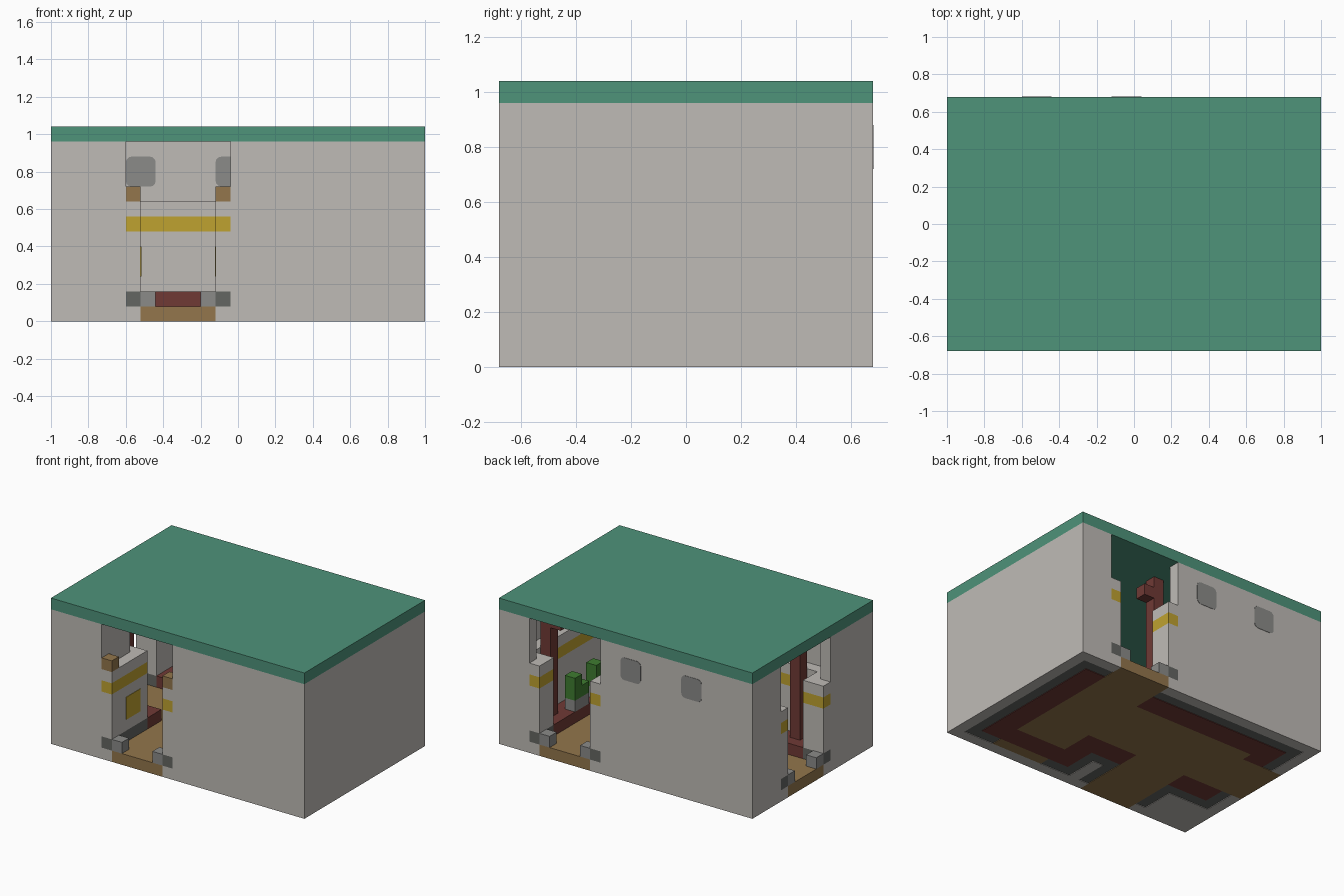
import bpy
import bmesh
from mathutils import Vector

cube = bpy.data.objects.get("Cube")
if cube:
    bpy.data.objects.remove(cube, do_unlink=True)

U = 0.08                      # one block
NX, NY, TOP = 25, 17, 12      # footprint and ceiling height in blocks


def material(name, rgb):
    m = bpy.data.materials.new(name)
    m.use_nodes = True
    lin = [(c / 255 / 12.92) if c < 11 else ((c / 255 + 0.055) / 1.055) ** 2.4 for c in rgb]
    col = (*lin, 1)
    m.diffuse_color = col
    m.node_tree.nodes["Principled BSDF"].inputs["Base Color"].default_value = col
    return m


wall = material("pale_wall", (191, 187, 182))
roof_green = material("roof_green", (78, 147, 122))
tan = material("tan_floor", (147, 118, 76))
yellow = material("yellow_stripe", (191, 162, 48))
maroon = material("maroon", (112, 58, 53))
grey = material("mid_grey", (139, 139, 137))
dark = material("dark_grey", (100, 102, 98))
leaf = material("leaf_green", (62, 124, 48))


def part(name, mat, boxes, round_y=0):
    """Boxes given in blocks: x0, x1, y0, y1, z0, z1."""
    bm = bmesh.new()
    for x0, x1, y0, y1, z0, z1 in boxes:
        made = bmesh.ops.create_cube(bm, size=1)["verts"]
        for v in made:
            c = v.co + Vector((0.5, 0.5, 0.5))
            v.co = ((x0 + (x1 - x0) * c.x - NX / 2) * U,
                    (y0 + (y1 - y0) * c.y - NY / 2) * U,
                    (z0 + (z1 - z0) * c.z) * U)
    if round_y:
        edges = [e for e in bm.edges
                 if abs((e.verts[0].co - e.verts[1].co).normalized().y) > 0.9]
        bmesh.ops.bevel(bm, geom=edges, offset=round_y, segments=3, profile=0.5,
                        affect='EDGES')
    me = bpy.data.meshes.new(name)
    bm.to_mesh(me)
    bm.free()
    me.materials.append(mat)
    ob = bpy.data.objects.new(name, me)
    bpy.context.collection.objects.link(ob)
    return ob


def banded(name, plans, bands):
    """Stack coloured bands over a set of plan rectangles."""
    for k, (mat, z0, z1) in enumerate(bands):
        part(f"{name}_{k + 1}", mat, [(*p, z0, z1) for p in plans])


# Roof slab
part("roof", roof_green, [(0, NX, 0, NY, TOP, TOP + 1)])

# Outer walls, with full-height gaps for the three doorways
part("front_wall", wall, [(0, 5, 0, 1, 0, TOP), (12, NX, 0, 1, 0, TOP)])
part("back_wall", wall, [(0, 15, 16, 17, 0, TOP), (22, NX, 16, 17, 0, TOP)])
part("left_wall", wall, [(24, 25, 1, 16, 0, TOP)])
part("right_wall", wall, [(0, 1, 1, 6, 0, TOP), (0, 1, 13, 16, 0, TOP)])

# Lower door posts, striped through their thickness
posts = [(5, 6, 0, 1), (11, 12, 0, 1), (15, 16, 16, 17), (21, 22, 16, 17),
         (0, 1, 6, 7), (0, 1, 12, 13)]
banded("door_post", posts, [(wall, 0, 1), (dark, 1, 2), (wall, 2, 6),
                            (yellow, 6, 7), (wall, 7, 8)])

# Full-height cores beside the front doorway
part("front_core", wall, [(1, 5, 1, 4, 0, TOP), (12, 13, 1, 4, 0, TOP)])

# Waist-high lining round the inside
lining = [(1, 16, 15, 16), (21, 24, 15, 16), (23, 24, 1, 16), (14, 24, 1, 2),
          (11, 12, 1, 5), (13, 14, 1, 5), (11, 14, 4, 5), (5, 6, 1, 5),
          (1, 6, 4, 5), (1, 2, 5, 7), (1, 2, 12, 16)]
banded("lining", lining, [(dark, 0.05, 2), (wall, 2, 6), (yellow, 6, 7), (wall, 7, 8)])

# Floor and its paths out of each doorway
part("floor", tan, [(4, 21, 7, 13, 0, 1), (16, 21, 4, 7, 0, 1), (6, 11, 0, 7, 0, 1),
                    (16, 21, 13, 17, 0, 1), (0, 4, 7, 12, 0, 1)])
part("floor_patch", tan, [(16, 21, 1, 2, 0, 0.06)])

# Low benches along the lining
part("bench", maroon, [(21, 23, 2, 15, 0, 2), (16, 21, 2, 4, 0, 2), (14, 16, 2, 7, 0, 2),
                       (11, 14, 5, 7, 0, 2), (2, 6, 5, 7, 0, 2), (2, 4, 12, 15, 0, 2),
                       (4, 16, 13, 15, 0, 2)])

# Columns with a bracket under the ceiling
part("column", maroon, [(22, 23, 13, 14, 2, TOP), (14, 15, 13, 14, 2, TOP),
                        (3, 4, 5, 6, 2, TOP), (3, 4, 13, 14, 2, TOP)])
part("column_bracket", maroon, [(15, 16, 13, 14, 10, 11), (21, 22, 13, 14, 10, 11),
                                (3, 4, 6, 7, 10, 11), (3, 4, 12, 13, 10, 11)])

# Small blocks at the foot of each doorway
part("door_block", grey, [(6, 7, 0, 1, 1, 2), (10, 11, 0, 1, 1, 2),
                          (16, 17, 16, 17, 1, 2), (20, 21, 16, 17, 1, 2),
                          (0, 1, 7, 8, 1, 2), (0, 1, 11, 12, 1, 2)])

# Lamp blocks in the front door notches
part("front_lamp", tan, [(5, 6, 0, 1, 8, 9), (11, 12, 0, 1, 8, 9)])

# Yellow panels on the inner sides of the front doorway
part("door_panel", yellow, [(5.95, 6.04, 2, 4, 3, 5), (10.96, 11.05, 2, 4, 3, 5)])

# Rounded windows through the back wall
part("back_window", grey, [(5, 7, 15.97, 17.03, 9, 11), (11, 13, 15.97, 17.03, 9, 11)],
     round_y=0.03)

# Potted plants on the bench
for n, (y, h) in enumerate([(11, 2), (10, 1), (8, 2)]):
    part(f"plant_pot_{n + 1}", grey, [(21, 22, y, y + 1, 2, 3)])
    part(f"plant_{n + 1}", leaf, [(21, 22, y, y + 1, 3, 3 + h)])
